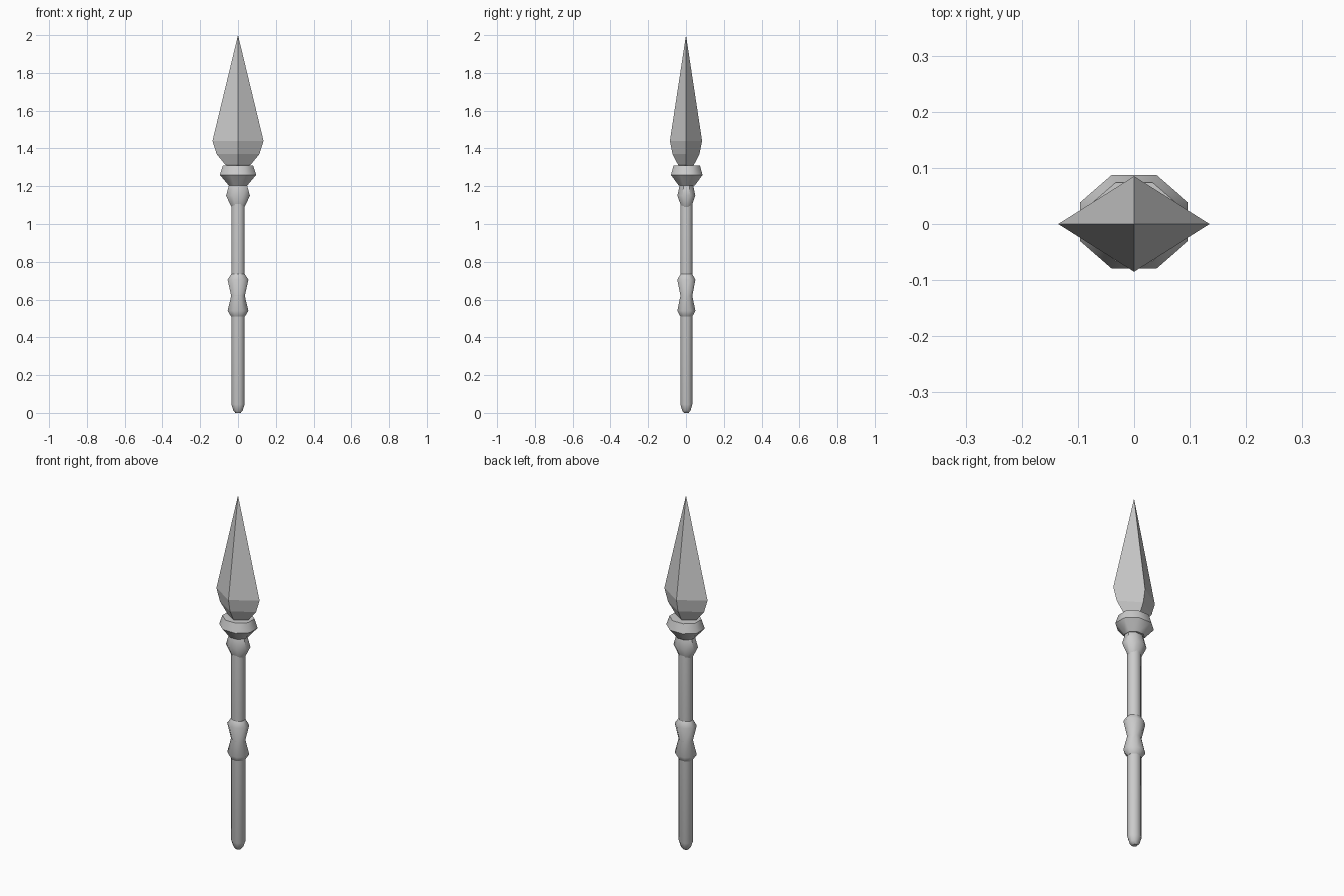
import bpy, bmesh, math

if "Cube" in bpy.data.objects:
    bpy.data.objects.remove(bpy.data.objects["Cube"])

def loft(name, profile, sides, depth, turn=0.0, y0=0.0, smooth=None):
    """Stack polygon rings given as (z, half width); a zero width makes a point."""
    bm = bmesh.new()
    grow = 1 / math.cos(turn)
    rings = []
    for z, r in profile:
        if r == 0:
            rings.append([bm.verts.new((0, 0, z))])
            continue
        rings.append([bm.verts.new((r * grow * math.cos(turn + math.tau * i / sides),
                                    y0 + r * grow * depth * math.sin(turn + math.tau * i / sides), z))
                      for i in range(sides)])
    for a, b in zip(rings, rings[1:]):
        for i in range(sides):
            j = (i + 1) % sides
            if len(b) == 1:
                bm.faces.new((a[i], a[j], b[0]))
            else:
                bm.faces.new((a[i], a[j], b[j], b[i]))
    for ring in (rings[0], rings[-1]):
        if len(ring) > 1:
            bm.faces.new(ring)
    bmesh.ops.recalc_face_normals(bm, faces=bm.faces)
    me = bpy.data.meshes.new(name)
    bm.to_mesh(me)
    bm.free()
    ob = bpy.data.objects.new(name, me)
    bpy.context.collection.objects.link(ob)
    if smooth:
        bpy.ops.object.select_all(action='DESELECT')
        ob.select_set(True)
        bpy.context.view_layer.objects.active = ob
        bpy.ops.object.shade_smooth_by_angle(angle=math.radians(smooth))
    return ob

EIGHTH = math.pi / 8

# Shaft with rounded butt
loft("shaft", [(0, 0.014), (0.013, 0.025), (0.045, 0.035), (1.12, 0.035)],
     8, 0.9, EIGHTH, 0.002, 50)

# Waisted hand grip
loft("grip", [(0.51, 0.036), (0.54, 0.055), (0.62, 0.036), (0.705, 0.055), (0.735, 0.036)],
     8, 0.87, EIGHTH, 0.002, 50)

# Neck bulb below the collar
loft("neck", [(1.09, 0.035), (1.15, 0.063), (1.205, 0.048)],
     8, 0.75, EIGHTH, 0.002, 50)

# Collar holding the blade
loft("collar", [(1.205, 0.050), (1.26, 0.096), (1.31, 0.080)],
     8, 0.87, EIGHTH, 0.004, 50)

# Four-sided blade
loft("blade", [(1.295, 0.035), (1.315, 0.068), (1.37, 0.113), (1.44, 0.135), (2.0, 0)],
     4, 0.63)
